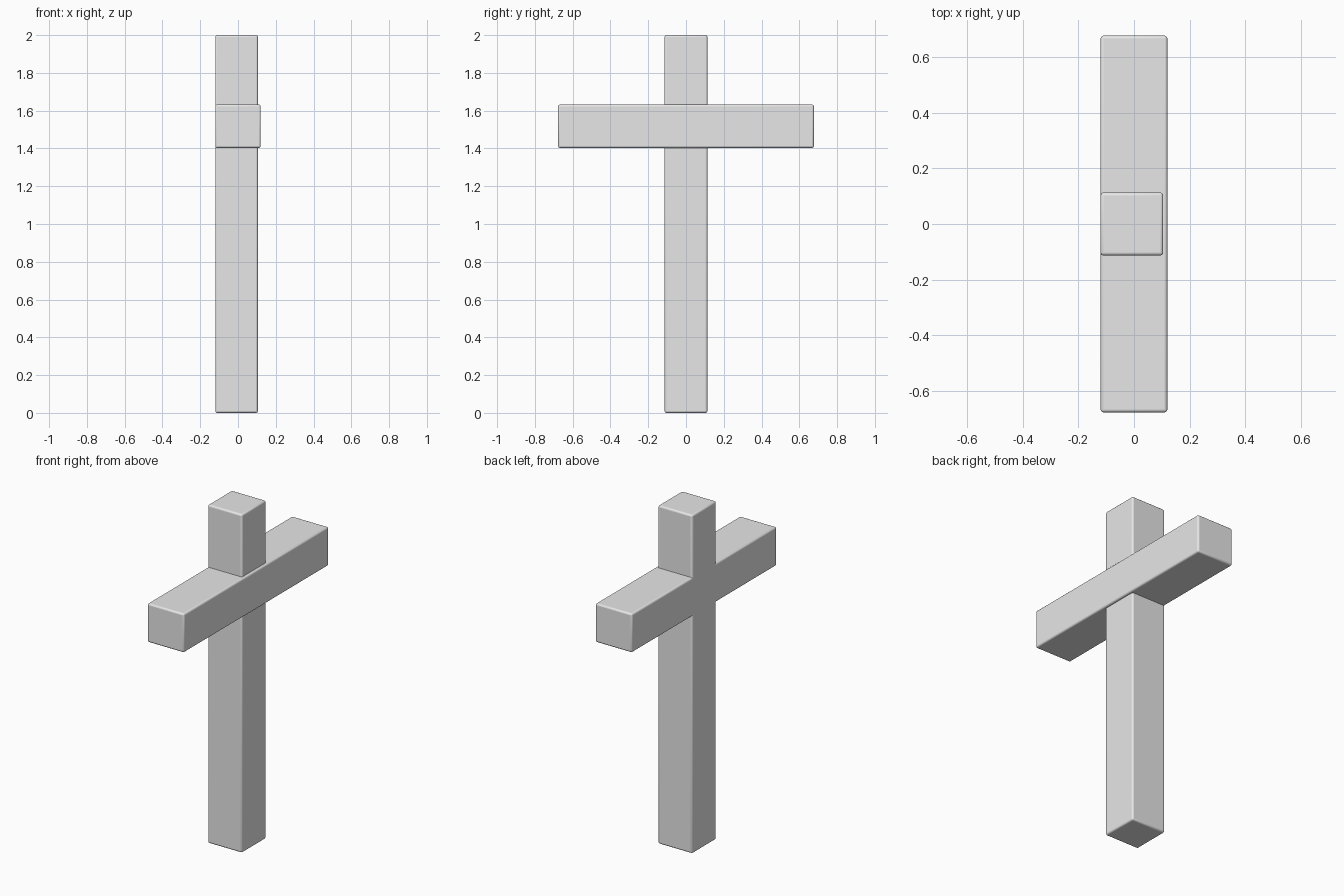
import bpy
import math

cube = bpy.data.objects.get("Cube")
if cube:
    bpy.data.objects.remove(cube, do_unlink=True)

# Plain grey material
grey = bpy.data.materials.new("light_grey")
grey.use_nodes = True
colour = (0.8, 0.8, 0.8, 1)
grey.diffuse_color = colour
grey.node_tree.nodes["Principled BSDF"].inputs["Base Color"].default_value = colour


def bar(name, low, high, radius=0.01):
    """Softly rounded box between two opposite corners."""
    centre = [(a + b) / 2 for a, b in zip(low, high)]
    bpy.ops.mesh.primitive_cube_add(size=1, location=centre)
    obj = bpy.context.object
    obj.name = name
    obj.scale = [b - a for a, b in zip(low, high)]
    bpy.ops.object.transform_apply(location=False, rotation=False, scale=True)
    obj.data.materials.append(grey)
    bevel = obj.modifiers.new("soft_edges", "BEVEL")
    bevel.width = radius
    bevel.segments = 3
    bpy.ops.object.shade_smooth_by_angle(angle=math.radians(40))
    return obj


# Upright post, flush with the crossbeam on its right side
bar("upright_post", (-0.12, -0.113, 0), (0.105, 0.113, 2))

# Crossbeam running front to back, a little proud on the left side
bar("crossbeam", (-0.12, -0.677, 1.403), (0.12, 0.677, 1.632))
